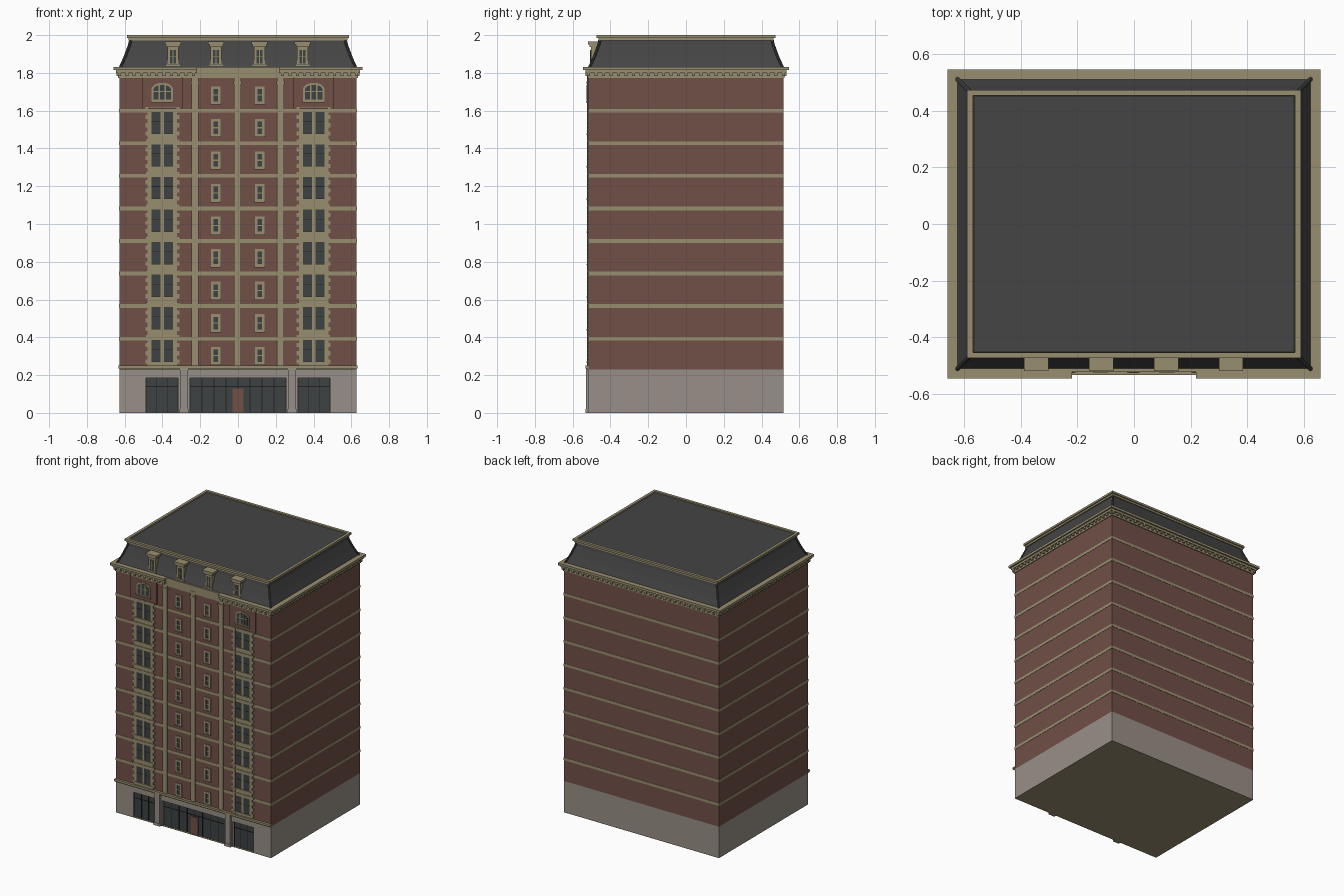
import bpy, bmesh, math
from mathutils import Vector

if "Cube" in bpy.data.objects:
    bpy.data.objects.remove(bpy.data.objects["Cube"])

def mat(name, rgb):
    m = bpy.data.materials.new(name)
    m.diffuse_color = (*rgb, 1)
    m.use_nodes = True
    m.node_tree.nodes["Principled BSDF"].inputs["Base Color"].default_value = m.diffuse_color
    return m

BRICK = mat("red brick", (0.165, 0.080, 0.064))
TAN = mat("tan stone", (0.315, 0.270, 0.160))
STONE = mat("grey stone", (0.315, 0.275, 0.245))
SLATE = mat("dark slate", (0.058, 0.058, 0.058))
GLASS = mat("dark glass", (0.048, 0.054, 0.056))
FRAME = mat("black metal", (0.015, 0.015, 0.015))

parts = {}

def part(name, material):
    if name not in parts:
        parts[name] = (bmesh.new(), material)
    return parts[name][0]

def box(name, material, x0, x1, y0, y1, z0, z1):
    bm = part(name, material)
    v = [bm.verts.new((x, y, z)) for z in (z0, z1) for x, y in ((x0, y0), (x1, y0), (x1, y1), (x0, y1))]
    for f in ((3, 2, 1, 0), (4, 5, 6, 7), (0, 1, 5, 4), (1, 2, 6, 5), (2, 3, 7, 6), (3, 0, 4, 7)):
        bm.faces.new([v[i] for i in f])

def prism(name, material, pts, y0, y1):
    """Extrude an x-z outline from y0 (front) to y1 (back)."""
    bm = part(name, material)
    a = [bm.verts.new((x, y0, z)) for x, z in pts]
    b = [bm.verts.new((x, y1, z)) for x, z in pts]
    bm.faces.new(a)
    bm.faces.new(b[::-1])
    n = len(pts)
    for i in range(n):
        bm.faces.new((a[i], b[i], b[(i + 1) % n], a[(i + 1) % n]))

def arch(cx, half, z0, spring, rise, n=8):
    """Outline with a low curved head."""
    pts = [(cx - half, z0), (cx + half, z0)]
    for i in range(n + 1):
        t = math.pi * i / n
        pts.append((cx + half * math.cos(t), spring + rise * math.sin(t)))
    return pts

W, D = 0.628, 0.515
F = -D
PITCH = 0.1724

# Brick body
box("brick_body", BRICK, -W, W, -D, D, 0.23, 1.80)
for i in range(8):
    z = 0.393 + PITCH * i
    box("floor_bands", TAN, -W - .002, W + .002, -D - .002, D + .002, z - .010, z + .010)

# Ground floor: core, front piers, fascia, glazing
box("ground_floor_core", STONE, -W, W, -D + .03, D, 0.002, 0.23)
box("base_underside", TAN, -W, W, -D, D, 0, 0.002)
box("shop_fascia", STONE, -W, W, F, F + .03, 0.185, 0.23)
for s in (-1, 1):
    for a, b in ((0.487, W), (0.254, 0.318)):
        box("shop_walls", STONE, min(s*a, s*b), max(s*a, s*b), F, F + .03, 0.002, 0.185)
    c = s * 0.286
    box("shop_piers", STONE, c - .021, c + .021, -0.53, F + .01, 0, 0.235)
    box("shop_pier_bases", STONE, c - .025, c + .025, -0.533, F + .01, 0, 0.02)
for a, b, n in ((-.487, -.318, 3), (-.254, .254, 8), (.318, .487, 3)):
    box("shop_glass", GLASS, a, b, F + .015, F + .031, 0.002, 0.185)
    for i in range(n + 1):
        x = a + (b - a) * i / n
        box("shop_mullions", FRAME, max(a, x - .002), min(b, x + .002), F + .012, F + .016, 0.002, 0.185)
    box("shop_mullions", FRAME, a, b, F + .012, F + .016, 0.138, 0.142)
box("front_door", BRICK, -.03, .03, F + .008, F + .018, 0.002, 0.13)
box("ground_ledge", TAN, -W - .004, W + .004, -0.533, F, 0.235, 0.25)
box("ground_ledge", TAN, -W, W, -0.524, F, 0.228, 0.235)

# Tall pilasters
for c in (-.228, -.002, .225):
    box("pilasters", TAN, c - .018, c + .018, F - .008, F, 0.25, 1.79)
    box("pilaster_capitals", TAN, c - .022, c + .022, F - .011, F, 1.74, 1.755)

# Narrow windows in the two middle bays
for c in (-.118, .115):
    for i in range(9):
        z = 0.303 + PITCH * i
        box("small_window_glass", GLASS, c - .013, c + .013, F - .003, F, z - .035, z + .035)
        for s in (-1, 1):
            x = c + s * .0185
            box("small_window_frames", TAN, x - .0065, x + .0065, F - .006, F, z - .047, z + .047)
            e = z + s * .040
            box("small_window_frames", TAN, c - .013, c + .013, F - .006, F, e - .007, e + .007)
        box("small_window_frames", TAN, c - .013, c + .013, F - .005, F, z - .003, z + .003)
        box("small_window_sills", TAN, c - .027, c + .027, F - .009, F, z - .05, z - .043)

# Paired windows with toothed stone surrounds
for s in (-1, 1):
    c = s * 0.401
    top = 1.61
    for a, b in ((-.077, -.058), (-.008, .008), (.058, .077)):
        box("bay_surrounds", TAN, c + a, c + b, F - .007, F, 0.25, top)
    for i in range(8):
        z = 0.25 + PITCH * i
        z0, z1 = z + .022, z + .137
        for a, b in ((-.058, -.008), (.008, .058)):
            box("bay_window_glass", GLASS, c + a, c + b, F - .003, F, z0, z1)
            box("bay_window_rails", FRAME, c + a, c + b, F - .004, F, z + .085, z + .088)
        box("bay_spandrels", TAN, c - .077, c + .077, F - .006, F, z1, z + PITCH - .02)
        box("bay_spandrels", TAN, c - .077, c + .077, F - .006, F, z - .02 * (i > 0), z0)
        box("bay_sills", TAN, c - .075, c + .075, F - .011, F, z0 - .007, z0)
        box("bay_lintels", TAN, c - .088, c + .088, F - .010, F, z1 + .018, z1 + .024)
        for k in range(4):
            q = z + .012 + k * PITCH / 4
            for d in (-1, 1):
                x = c + d * .083
                box("quoin_blocks", TAN, x - .007, x + .007, F - .007, F, q, q + PITCH / 8)

    # Raised top panel with an arched window
    p = F - .005
    box("top_panels", BRICK, c - .106, c + .106, p, F, 1.612, 1.778)
    for d in (-1, 1):
        box("top_panel_trim", BRICK, c + d*.104 - .003, c + d*.104 + .003, p - .004, F, 1.612, 1.778)
    prism("arch_surrounds", TAN, arch(c, .056, 1.648, 1.715, .033), p - .004, F)
    prism("arch_glass", GLASS, arch(c, .046, 1.658, 1.712, .025), p - .006, F)
    for x in (-.016, .016):
        box("arch_mullions", TAN, c + x - .003, c + x + .003, p - .008, F, 1.655, 1.737)
    box("arch_mullions", TAN, c - .046, c + .046, p - .008, F, 1.699, 1.705)
    box("arch_sills", TAN, c - .06, c + .06, p - .010, F, 1.644, 1.652)

# Cornice: three stacked steps, set back over the middle bays
for o, z0, z1 in ((.006, 1.772, 1.80), (.018, 1.80, 1.815), (.03, 1.815, 1.832)):
    for s in (-1, 1):
        xs = sorted((s * .218, s * (W + o)))
        box("cornice", TAN, *xs, -D - o, D + o, z0, z1)
    box("cornice", TAN, -.218, .218, F - min(o, .007), D + o, z0, z1)

# Dentils under the cornice
def dentil(x, y):
    box("dentils", TAN, x - .008, x + .008, y - .008, y + .008, 1.783, 1.80)

n = 32
for i in range(n + 1):
    x = -W + 2 * W * i / n
    dentil(x, D + .008)
    if abs(x) > .23:
        dentil(x, -D - .008)
n = 26
for i in range(n + 1):
    for s in (-1, 1):
        dentil(s * (W + .008), -D + 2 * D * i / n)

# Mansard roof: slightly concave slopes
bm = part("mansard_roof", SLATE)
rings = []
for ix, iy, z in ((.622, .510, 1.832), (.598, .486, 1.885), (.574, .462, 1.95), (.565, .452, 1.992)):
    rings.append([bm.verts.new((sx * ix, sy * iy, z)) for sx, sy in ((-1, -1), (1, -1), (1, 1), (-1, 1))])
for a, b in zip(rings, rings[1:]):
    for i in range(4):
        j = (i + 1) % 4
        bm.faces.new((a[i], a[j], b[j], b[i]))
bm.faces.new(rings[-1])
bm.faces.new(rings[0][::-1])
corner_paths = [[r[i].co.copy() for r in rings] for i in range(4)]

# Rolled ridges on the roof corners
bm = part("roof_ridges", SLATE)
for path in corner_paths:
    prev = None
    for co in path:
        ring = [bm.verts.new(co + Vector((.008 * math.cos(t), .008 * math.sin(t), 0)))
                for t in (math.tau * k / 8 for k in range(8))]
        if prev:
            for k in range(8):
                bm.faces.new((prev[k], prev[(k+1) % 8], ring[(k+1) % 8], ring[k]))
        prev = ring

# Roof edge trim
for o, i, z0, z1 in ((0, .02, 1.985, 2.0), (.009, .02, 1.972, 1.985)):
    X, Y = .588 - o, .473 - o
    for s in (-1, 1):
        box("roof_trim", TAN, -X, X, *sorted((s * Y, s * (Y - i))), z0, z1)
        box("roof_trim", TAN, *sorted((s * X, s * (X - i))), -Y + i, Y - i, z0, z1)

# Dormers
for c in (-.344, -.116, .114, .342):
    box("dormer_bodies", TAN, c - .029, c + .029, -.503, -.45, 1.832, 1.945)
    box("dormer_glass", GLASS, c - .016, c + .016, -.505, -.45, 1.85, 1.92)
    box("dormer_bars", TAN, c - .016, c + .016, -.507, -.45, 1.883, 1.888)
    box("dormer_bars", TAN, c - .002, c + .002, -.507, -.45, 1.85, 1.92)
    box("dormer_sills", TAN, c - .036, c + .036, -.510, -.45, 1.836, 1.845)
    box("dormer_caps", TAN, c - .036, c + .036, -.512, -.45, 1.938, 1.950)
    box("dormer_caps", TAN, c - .043, c + .043, -.519, -.45, 1.950, 1.966)

for name, (bm, material) in parts.items():
    bmesh.ops.recalc_face_normals(bm, faces=bm.faces)
    me = bpy.data.meshes.new(name)
    bm.to_mesh(me)
    bm.free()
    me.materials.append(material)
    bpy.context.collection.objects.link(bpy.data.objects.new(name, me))
